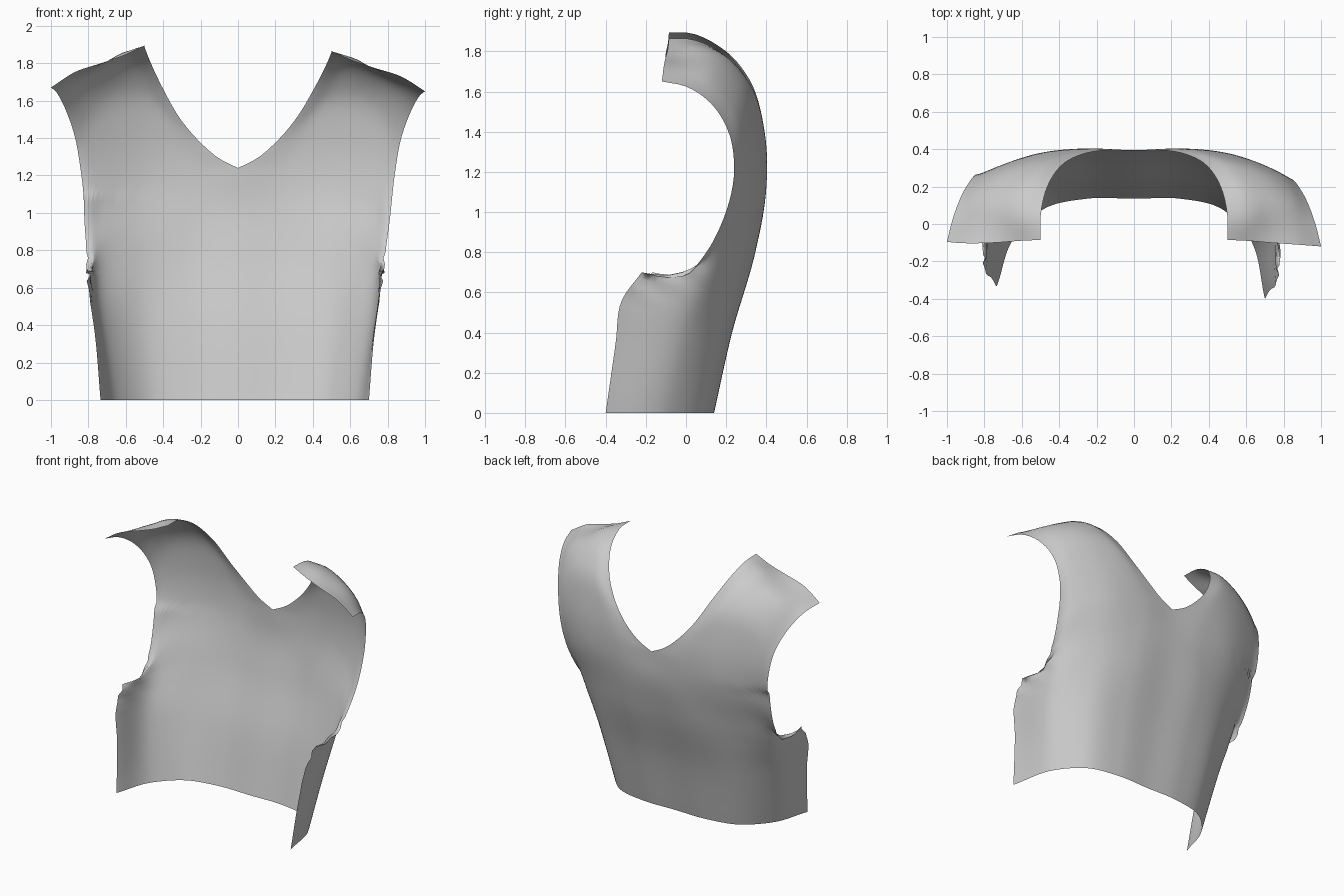
import bpy, bmesh, math
from mathutils import Vector

if "Cube" in bpy.data.objects:
    bpy.data.objects.remove(bpy.data.objects["Cube"])

ROWS, COLS = 54, 36          # rows hem -> shoulder, columns centre -> side


def spline(points, count, mirrored=False):
    """Resample a smooth curve through points into count+1 even samples."""
    p = [Vector(q) for q in points]
    t = [0.0]
    for a, b in zip(p, p[1:]):
        t.append(t[-1] + max((b - a).length, 1e-5))
    tan = [(p[1] - p[0]) / (t[1] - t[0])]
    for i in range(1, len(p) - 1):
        d0 = (p[i] - p[i - 1]) / (t[i] - t[i - 1])
        d1 = (p[i + 1] - p[i]) / (t[i + 1] - t[i])
        w = (t[i] - t[i - 1]) / (t[i + 1] - t[i - 1])
        tan.append(d0.lerp(d1, w))
    tan.append((p[-1] - p[-2]) / (t[-1] - t[-2]))
    if mirrored:             # level across the centre line
        tan[0] = Vector((tan[0].x, 0, 0))
    out, i = [], 0
    for k in range(count + 1):
        s = t[-1] * k / count
        while i < len(p) - 2 and s > t[i + 1]:
            i += 1
        h = t[i + 1] - t[i]
        f = (s - t[i]) / h
        out.append(p[i] * (2*f**3 - 3*f*f + 1) + tan[i] * h * (f**3 - 2*f*f + f)
                   + p[i + 1] * (3*f*f - 2*f**3) + tan[i + 1] * h * (f**3 - f*f))
    return out


# Guide curves running from the hem up to the shoulder seam
centre = [(0, .135, 0), (0, .225, .4), (0, .34, .8), (0, .39, 1.05), (0, .395, 1.24)]
neck = [(0, .395, 1.24), (.1, .395, 1.29), (.2, .39, 1.375), (.3, .365, 1.49),
        (.41, .29, 1.67), (.48, .15, 1.81), (.5, .03, 1.86), (.5, -.085, 1.865)]
inner = [(.25, .135, 0), (.27, .225, .4), (.28, .34, .8), (.26, .4, 1.14),
         (.36, .39, 1.4), (.5, .31, 1.65), (.58, .17, 1.79), (.61, .04, 1.83), (.61, -.09, 1.815)]
middle = [(.47, .08, 0), (.51, .17, .4), (.54, .275, .8), (.53, .365, 1.14),
          (.56, .355, 1.42), (.65, .275, 1.64), (.71, .14, 1.75), (.73, -.1, 1.775)]
outer = [(.62, -.08, 0), (.69, 0, .4), (.725, .12, .72), (.73, .265, 1.05),
         (.76, .285, 1.35), (.8, .24, 1.52), (.85, .12, 1.66), (.87, -.11, 1.73)]
side = [(.70, -.4, 0), (.73, -.35, .35), (.76, -.32, .56), (.775, -.22, .70)]
armhole = [(.775, -.22, .70), (.77, -.1, .675), (.775, 0, .685), (.785, .08, .77),
           (.81, .18, .95), (.84, .24, 1.22), (.87, .215, 1.39), (.93, .11, 1.555),
           (.97, 0, 1.625), (1, -.12, 1.65)]

v_row, arm_row = ROWS * 5 // 9, ROWS // 3
guides = [
    spline(centre, v_row) + spline(neck, ROWS - v_row)[1:],
    spline(inner, ROWS), spline(middle, ROWS), spline(outer, ROWS),
    spline(side, arm_row) + spline(armhole, ROWS - arm_row)[1:],
]


def shape(p, u, sign):
    """Add underarm folds, and the slightly uneven drape of the left half."""
    q = p.copy()
    near = math.exp(-((p.z - .68) / .09) ** 2) * max(0, u - .7) / .3
    q.x += .012 * near * math.sin(p.y * 28 + p.z * 45)
    if sign < 0:
        low = max(0, min(1, (1.1 - p.z) / .5))
        q.x += .035 * low * u ** 2
        q.y += (.065 * low + .025 * (1 - low) * (p.z > 1.1)) * u ** 4
        q.z += .02 * max(0, p.z - 1.2) / .45 * (p.x > .3) * min(1, (p.x - .3) / .2)
    q.x *= sign
    return q


# Back panel of the vest: one open cloth surface
bm = bmesh.new()
for sign in (1, -1):
    grid = []
    for r in range(ROWS + 1):
        line = spline([g[r] for g in guides], COLS, r <= v_row)
        grid.append([bm.verts.new(shape(p, c / COLS, sign)) for c, p in enumerate(line)])
    for a, b in zip(grid, grid[1:]):
        for c in range(COLS):
            f = [a[c], b[c], b[c + 1], a[c + 1]]
            bm.faces.new(f if sign > 0 else f[::-1])
bmesh.ops.remove_doubles(bm, verts=bm.verts, dist=1e-4)
mesh = bpy.data.meshes.new("vest_back_panel")
bm.to_mesh(mesh)
bm.free()
panel = bpy.data.objects.new("vest_back_panel", mesh)
bpy.context.collection.objects.link(panel)
for poly in mesh.polygons:
    poly.use_smooth = True
